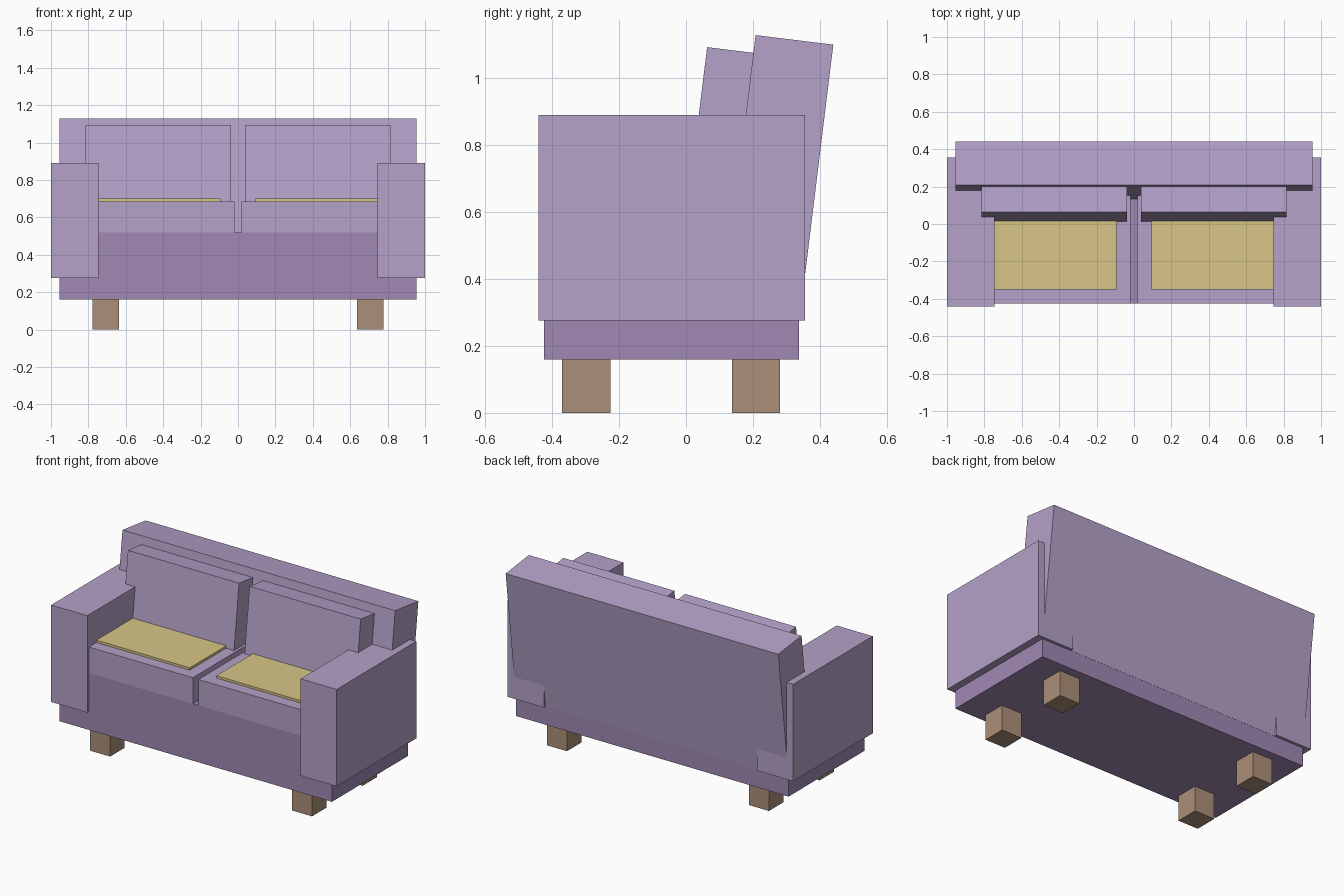
import bpy, math

if "Cube" in bpy.data.objects:
    bpy.data.objects.remove(bpy.data.objects["Cube"])

def material(name, rgb):
    m = bpy.data.materials.new(name)
    m.diffuse_color = (*rgb, 1)
    m.use_nodes = True
    m.node_tree.nodes["Principled BSDF"].inputs["Base Color"].default_value = m.diffuse_color
    return m

FABRIC = material("lilac_fabric", (0.46, 0.36, 0.58))
BASE = material("dark_lilac", (0.35, 0.25, 0.45))
YELLOW = material("yellow_fabric", (0.68, 0.56, 0.24))
WOOD = material("wood", (0.41, 0.28, 0.19))
TILT = math.radians(7)

def make_cube(name, center, size, mat, tilt=0):
    bpy.ops.mesh.primitive_cube_add(size=1, location=center, rotation=(-tilt, 0, 0))
    ob = bpy.context.object
    ob.name = name
    ob.scale = size
    ob.data.materials.append(mat)
    return ob

def box(name, xs, ys, zs, mat):
    spans = (xs, ys, zs)
    return make_cube(name, [(a + b) / 2 for a, b in spans],
                     [b - a for a, b in spans], mat)

def leaning_box(name, xs, top_front, depth, height, mat):
    """Box leaning backwards, placed by its upper front edge (y, z)."""
    s, c = math.sin(TILT), math.cos(TILT)
    y = top_front[0] + depth / 2 * c - height / 2 * s
    z = top_front[1] - depth / 2 * s - height / 2 * c
    return make_cube(name, (sum(xs) / 2, y, z),
                     (xs[1] - xs[0], depth, height), mat, TILT)

# Base frame and leaning backrest
box("base", (-0.955, 0.955), (-0.424, 0.338), (0.16, 0.52), BASE)
leaning_box("backrest", (-0.955, 0.955), (0.208, 1.129), 0.234, 0.83, FABRIC)

# Mirrored parts
for side, sx in (("left", -1), ("right", 1)):
    def span(a, b):
        return tuple(sorted((a * sx, b * sx)))
    box(f"{side}_arm", span(0.747, 1.0), (-0.441, 0.356), (0.276, 0.89), FABRIC)
    box(f"{side}_seat_cushion", span(0.02, 0.84), (-0.424, 0.20), (0.52, 0.685), FABRIC)
    box(f"{side}_seat_pad", span(0.093, 0.77), (-0.35, 0.12), (0.68, 0.70), YELLOW)
    leaning_box(f"{side}_back_cushion", span(0.037, 0.815), (0.063, 1.093), 0.141, 0.43, FABRIC)
    # Front and rear legs
    for end, ys in (("front", (-0.37, -0.226)), ("rear", (0.137, 0.281))):
        box(f"{side}_{end}_leg", span(0.637, 0.778), ys, (0, 0.16), WOOD)
